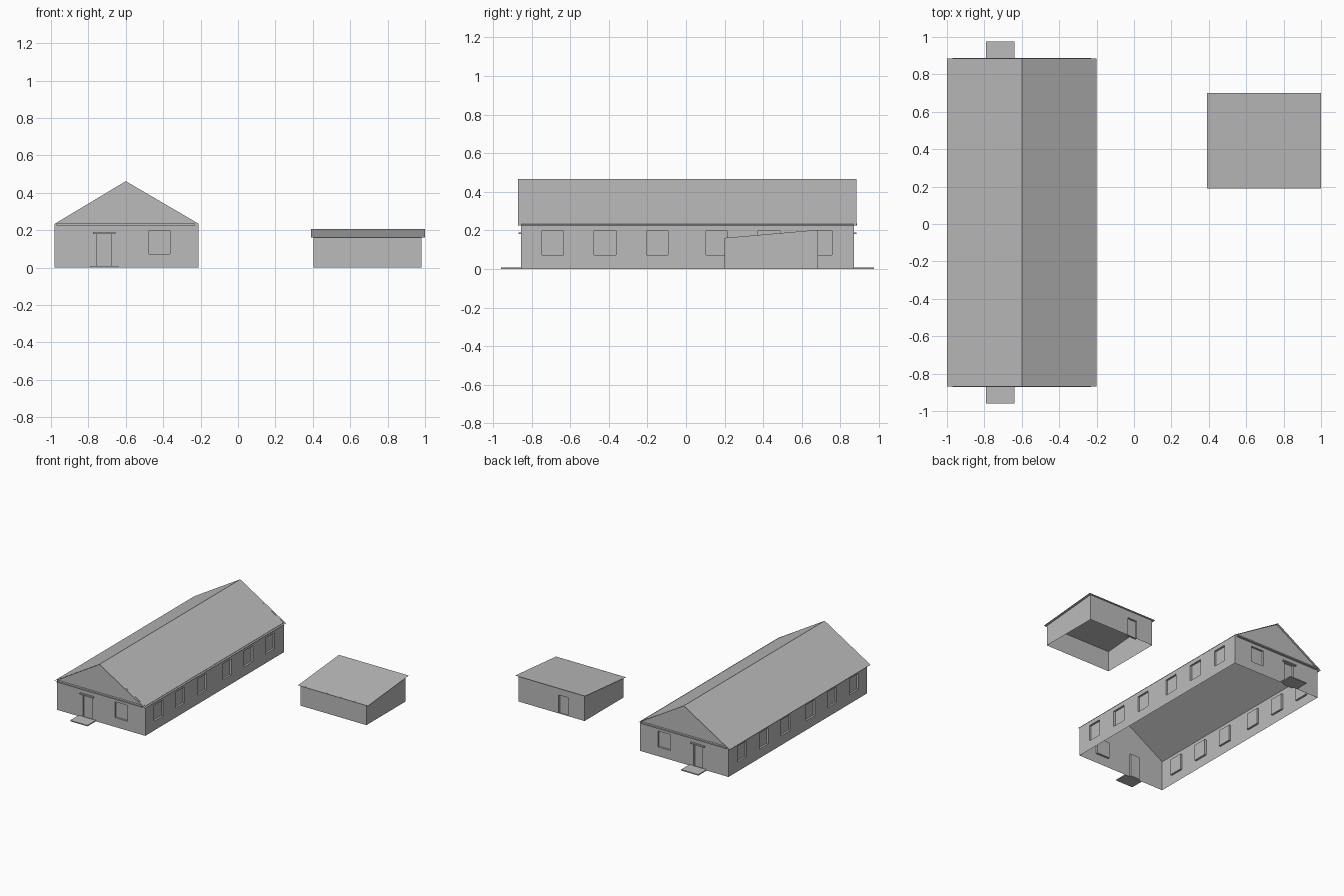
import bpy, bmesh
from mathutils import Vector

if "Cube" in bpy.data.objects:
    bpy.data.objects.remove(bpy.data.objects["Cube"], do_unlink=True)

GREY = (0.5, 0.5, 0.5, 1)
mat = bpy.data.materials.new("plain grey")
mat.use_nodes = True
mat.diffuse_color = GREY
mat.node_tree.nodes["Principled BSDF"].inputs["Base Color"].default_value = GREY


def finish(name, bm):
    me = bpy.data.meshes.new(name)
    bm.to_mesh(me)
    bm.free()
    me.materials.append(mat)
    ob = bpy.data.objects.new(name, me)
    bpy.context.collection.objects.link(ob)


def sheet(name, points):
    bm = bmesh.new()
    bm.faces.new([bm.verts.new(p) for p in points])
    finish(name, bm)


def box(name, lo, hi):
    bm = bmesh.new()
    bmesh.ops.create_cube(bm, size=1)
    for v in bm.verts:
        v.co = [(a + b) / 2 + c * (b - a) for a, b, c in zip(lo, hi, v.co)]
    finish(name, bm)


def wall(name, start, end, h0, h1, openings=(), depth=0.015):
    """Upright panel, outside on the right of start-end; openings (u0, u1, z0, z1) are recessed."""
    start, end = Vector((*start, 0)), Vector((*end, 0))
    length = (end - start).length
    along = (end - start) / length
    out = along.cross(Vector((0, 0, 1)))
    top = max(h0, h1)
    us = sorted({0, length, *(u for o in openings for u in o[:2])})
    zs = sorted({0, top, *(z for o in openings for z in o[2:])})

    bm = bmesh.new()
    rows = []
    for z in zs:
        row = []
        for u in us:
            height = h0 + (h1 - h0) * u / length if z == top else z
            row.append(bm.verts.new(start + along * u + Vector((0, 0, height))))
        rows.append(row)
    holes = []
    for j in range(len(zs) - 1):
        for i in range(len(us) - 1):
            f = bm.faces.new((rows[j][i], rows[j][i + 1], rows[j + 1][i + 1], rows[j + 1][i]))
            u, z = (us[i] + us[i + 1]) / 2, (zs[j] + zs[j + 1]) / 2
            if any(a < u < b and c < z < d for a, b, c, d in openings):
                holes.append(f)
    if holes:
        res = bmesh.ops.extrude_face_region(bm, geom=holes)
        moved = [g for g in res["geom"] if isinstance(g, bmesh.types.BMVert)]
        bmesh.ops.translate(bm, verts=moved, vec=out * -depth)
        old = [f for f in holes if f.is_valid]
        if old:
            bmesh.ops.delete(bm, geom=old, context="FACES_ONLY")
    finish(name, bm)


# Long house: walls with recessed windows and doors
L, R, F, B = -0.98, -0.21, -0.855, 0.87
MID = -0.6
EAVE, RIDGE, WALL = 0.225, 0.465, 0.234
SILL, HEAD = 0.073, 0.198
rows_y = [-0.69, -0.42, -0.15, 0.16, 0.43, 0.70]


def window(u):
    return (u - 0.056, u + 0.056, SILL, HEAD)


def door(u):
    return (u - 0.04, u + 0.04, 0, 0.18)


DOOR_X, WIN_X = -0.715, -0.42
wall("house_right_wall", (R, F), (R, B), WALL, WALL, [window(y - F) for y in rows_y])
wall("house_left_wall", (L, B), (L, F), WALL, WALL, [window(B - y) for y in rows_y])
wall("house_front_wall", (L, F), (R, F), WALL, WALL, [window(WIN_X - L), door(DOOR_X - L)])
wall("house_back_wall", (R, B), (L, B), WALL, WALL, [window(R - WIN_X), door(R - DOOR_X)])

# Gables, eave ledges, door canopies and entrance steps at both ends
for end, y, s in (("front", F, -1), ("back", B, 1)):
    tri = [(L, y, WALL), (R, y, WALL), (MID, y, RIDGE - 0.003)]
    sheet(end + "_gable", tri if s < 0 else tri[::-1])

    def ledge(name, x0, x1, z0, z1, reach):
        ys = sorted((y, y + s * reach))
        box(end + name, (x0, ys[0], z0), (x1, ys[1], z1))

    ledge("_eave_ledge", -0.97, -0.23, 0.225, 0.235, 0.017)
    ledge("_door_canopy", -0.775, -0.655, 0.18, 0.19, 0.013)
    ledge("_step", -0.79, -0.64, 0, 0.008, 0.105)

# House roof: two thin slopes
Y0, Y1 = F - 0.015, B + 0.015
sheet("house_roof_left", [(-1, Y1, EAVE), (-1, Y0, EAVE), (MID, Y0, RIDGE), (MID, Y1, RIDGE)])
sheet("house_roof_right", [(-0.2, Y0, EAVE), (-0.2, Y1, EAVE), (MID, Y1, RIDGE), (MID, Y0, RIDGE)])

# Shed with a single sloping roof and a door at the back
SL, SR, SF, SB = 0.405, 0.98, 0.2, 0.685
LOW, HIGH = 0.161, 0.203
wall("shed_front_wall", (SL, SF), (SR, SF), LOW, LOW)
wall("shed_right_wall", (SR, SF), (SR, SB), LOW, HIGH)
wall("shed_back_wall", (SR, SB), (SL, SB), HIGH, HIGH, [(0.35, 0.43, 0, 0.145)])
wall("shed_left_wall", (SL, SB), (SL, SF), HIGH, LOW)
sheet("shed_roof", [(0.39, 0.19, 0.16), (1, 0.19, 0.16), (1, 0.7, 0.205), (0.39, 0.7, 0.205)])
